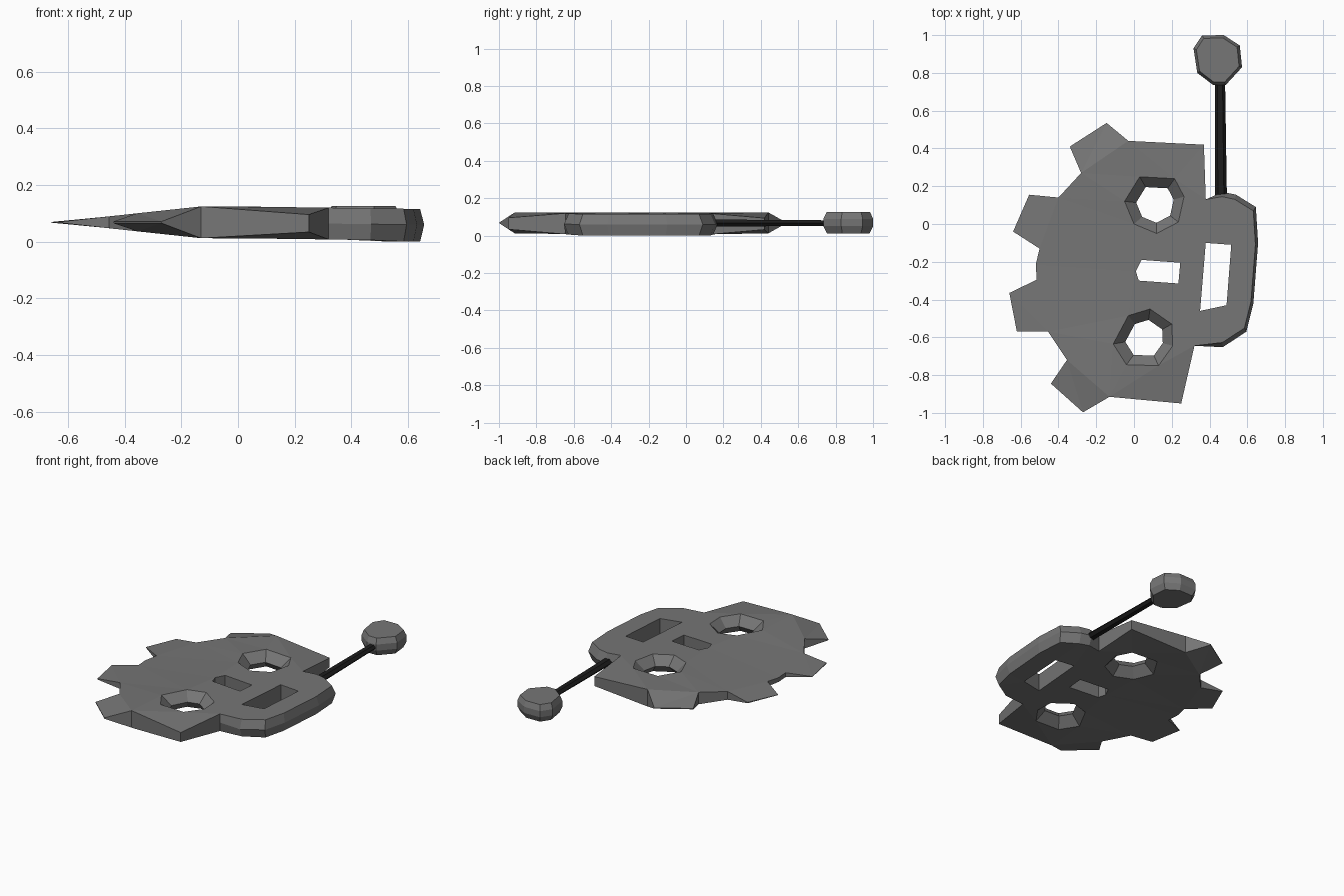
import bpy, bmesh
from math import cos, sin, pi
from mathutils import Vector

if "Cube" in bpy.data.objects:
    bpy.data.objects.remove(bpy.data.objects["Cube"])


def material(name, value):
    m = bpy.data.materials.new(name)
    m.diffuse_color = (value, value, value, 1)
    m.use_nodes = True
    m.node_tree.nodes["Principled BSDF"].inputs["Base Color"].default_value = m.diffuse_color
    return m


GREY = material("steel grey", 0.18)
BLACK = material("black", 0.012)


def finish(bm, name, mat):
    bmesh.ops.recalc_face_normals(bm, faces=bm.faces)
    me = bpy.data.meshes.new(name)
    bm.to_mesh(me)
    bm.free()
    me.materials.append(mat)
    ob = bpy.data.objects.new(name, me)
    bpy.context.collection.objects.link(ob)
    return ob


def bridge(bm, a, b):
    n = len(a)
    for i in range(n):
        j = (i + 1) % n
        bm.faces.new((a[i], a[j], b[j], b[i]))


def stack(name, rings, mat):
    """Closed solid from a list of matching rings."""
    bm = bmesh.new()
    vs = [[bm.verts.new(p) for p in r] for r in rings]
    for a, b in zip(vs, vs[1:]):
        bridge(bm, a, b)
    bm.faces.new(vs[0])
    bm.faces.new(vs[-1])
    return finish(bm, name, mat)


# Plate outline: x, y, thickness fraction (tooth tips are sharpened)
OUTLINE = [
    (-.03, .44, 1), (.37, .42, .55), (.38, .13, 1), (.47, .17, 1),
    (.54, .155, 1), (.645, .09, 1), (.657, -.10, 1), (.632, -.42, 1),
    (.595, -.57, 1), (.47, -.652, 1), (.32, -.645, 1), (.25, -.95, .55),
    (-.13, -.915, 1), (-.27, -.997, .05), (-.44, -.845, .05),
    (-.355, -.72, .57), (-.455, -.57, .37), (-.62, -.57, .05),
    (-.66, -.365, .02), (-.515, -.295, .26), (-.52, -.215, .25),
    (-.50, -.13, .29), (-.64, -.04, .02), (-.555, .155, .05),
    (-.40, .14, .48), (-.28, .27, .7), (-.34, .41, .05), (-.145, .535, .05)]
ROUND_HOLES = [
    [(.03, .25), (.215, .24), (.265, .145), (.235, .01), (.12, -.05),
     (0, 0), (-.05, .12)],
    [(-.03, -.485), (.085, -.45), (.20, -.53), (.205, -.645), (.13, -.75),
     (-.04, -.745), (-.11, -.635)]]
SLOTS = [
    [(.04, -.19), (.245, -.205), (.235, -.315), (.025, -.30), (.01, -.25)],
    [(.38, -.10), (.515, -.11), (.49, -.43), (.35, -.46)]]


def shrink(pts, s, centre=None):
    c = centre or sum((Vector(p) for p in pts), Vector((0, 0))) / len(pts)
    return [c + (Vector(p) - c) * s for p in pts]


def mid_z(x):
    return .068 - .014 * max(0, x)


# Each loop: face points, waist points, thickness fractions
waist = [Vector(p[:2]) for p in OUTLINE]
grip_centre = Vector((.42, -.25))
face = [shrink([p], .94, grip_centre)[0] if p.x > .4 else p for p in waist]
loops = [(face, waist, [p[2] for p in OUTLINE])]
loops += [(h, shrink(h, .63), [1] * len(h)) for h in ROUND_HOLES]
loops += [(s, s, [1] * len(s)) for s in SLOTS]

# Toothed plate with grip, tapered holes and slots
bm = bmesh.new()
tops, edges = [], []
for pts, _, _ in loops:
    vs = [bm.verts.new((p[0], p[1], 0)) for p in pts]
    edges += [bm.edges.new((vs[i - 1], vs[i])) for i in range(len(vs))]
    tops.append(vs)
bmesh.ops.triangle_fill(bm, use_beauty=True, edges=edges, normal=(0, 0, 1))
top_faces = list(bm.faces)
under = {}
for vs, (pts, mids, ks) in zip(tops, loops):
    middle, low = [], []
    for v, m, k in zip(vs, mids, ks):
        zc, h = mid_z(v.co.x), .056 * k
        v.co.z = zc + h
        middle.append(bm.verts.new((m[0], m[1], zc)))
        under[v] = bm.verts.new((v.co.x, v.co.y, max(0, zc - h - (.004 if v.co.x > .5 else 0))))
        low.append(under[v])
    bridge(bm, vs, middle)
    bridge(bm, middle, low)
for f in top_faces:
    bm.faces.new([under[v] for v in reversed(f.verts)])
finish(bm, "toothed_plate", GREY)


# Thin rod, a flattened hexagon in section
def rod_ring(x, y, rx, rz):
    return [(x + rx * cos(i * pi / 3), y, .067 + rz * sin(i * pi / 3)) for i in range(6)]


stack("rod", [rod_ring(.46, .13, .032, .022), rod_ring(.455, .77, .027, .017)], BLACK)

# Faceted knob at the rod's end
KNOB = [(.36, .998), (.475, 1.0), (.56, .945), (.572, .83), (.485, .735),
        (.42, .735), (.335, .80), (.315, .93)]
stack("knob", [[(p[0], p[1], z) for p in shrink(KNOB, s)]
               for z, s in ((.012, .86), (.05, 1), (.09, 1), (.125, .88))], GREY)
